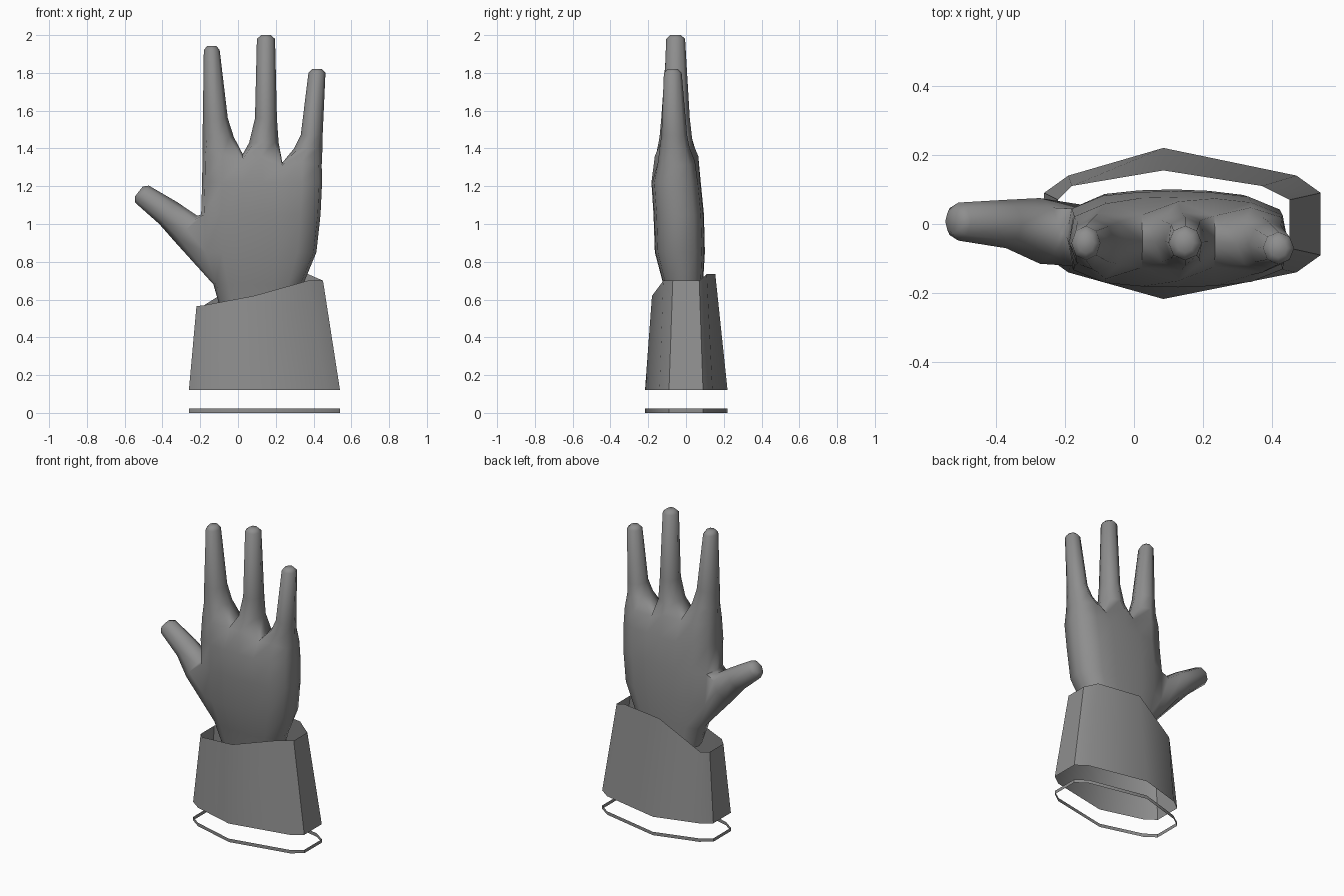
import bpy, bmesh, math
from mathutils import Vector

if "Cube" in bpy.data.objects:
    bpy.data.objects.remove(bpy.data.objects["Cube"])

grey = bpy.data.materials.new("grey")
grey.diffuse_color = (0.27, 0.27, 0.27, 1)
grey.use_nodes = True
grey.node_tree.nodes["Principled BSDF"].inputs["Base Color"].default_value = grey.diffuse_color


def finish(bm, name, angle):
    bmesh.ops.recalc_face_normals(bm, faces=bm.faces)
    me = bpy.data.meshes.new(name)
    bm.to_mesh(me)
    bm.free()
    me.materials.append(grey)
    ob = bpy.data.objects.new(name, me)
    bpy.context.collection.objects.link(ob)
    bpy.ops.object.select_all(action='DESELECT')
    ob.select_set(True)
    bpy.context.view_layer.objects.active = ob
    bpy.ops.object.shade_smooth_by_angle(angle=math.radians(angle))
    return ob


def bridge(bm, a, b):
    n = len(a)
    return [bm.faces.new((a[i], a[(i + 1) % n], b[(i + 1) % n], b[i])) for i in range(n)]


def tube(name, low, high):
    bm = bmesh.new()
    bridge(bm, [bm.verts.new(p) for p in low], [bm.verts.new(p) for p in high])
    finish(bm, name, 35)


# Cuff outline, shared by the sleeve and the loose trim ring
outline = [(-.26, -.09), (-.19, -.14), (.085, -.217), (.47, -.14), (.54, -.09),
           (.54, .09), (.47, .14), (.085, .22), (-.19, .14), (-.26, .09)]
cuff_top = [(-.22, -.07, .565), (-.18, -.11, .57), (.085, -.18, .62), (.37, -.12, .70), (.45, -.07, .70),
            (.45, .07, .70), (.37, .11, .735), (.085, .155, .735), (-.18, .11, .57), (-.22, .07, .565)]
tube("cuff", [(x, y, .12) for x, y in outline], cuff_top)
tube("trim_ring", [(x, y, 0) for x, y in outline], [(x, y, .022) for x, y in outline])

# Palm: 16-sided rings (7 front, right middle, 7 back, left middle)
bm = bmesh.new()
DEPTH = [.62, .9, .98, 1, .97, .88, .6]


def palm_ring(z, x0, x1, yf, yb, depth=DEPTH, dz=(0,) * 7):
    ym, h = (yf + yb) / 2, (yb - yf) / 2
    xs = [x0 + (x1 - x0) * t / 6 for t in range(7)]
    xs[0] += .015
    xs[6] -= .015
    pts = [(xs[t], ym - h * depth[t], z + dz[t]) for t in range(7)]
    pts.append((x1, ym, z + dz[6]))
    pts += [(xs[t], ym + h * depth[t], z + dz[t]) for t in reversed(range(7))]
    pts.append((x0, ym, z + dz[0]))
    return [bm.verts.new(p) for p in pts]


rings = [palm_ring(.54, -.09, .31, -.09, .08),
         palm_ring(.68, -.13, .345, -.12, .09),
         palm_ring(.85, -.185, .415, -.165, .10),
         palm_ring(1.05, -.195, .437, -.172, .095),
         palm_ring(1.22, -.19, .445, -.183, .078),
         palm_ring(1.34, -.188, .443, -.165, .065, [.62, .95, .66, 1, .64, .85, .6],
                   (.02, .02, 0, .02, -.03, -.01, -.03))]
thumb_faces = []
for k in range(5):
    faces = bridge(bm, rings[k], rings[k + 1])
    if k in (1, 2):
        thumb_faces += faces[14:16]
bmesh.ops.delete(bm, geom=thumb_faces, context='FACES_ONLY')


def limb(base, sections):
    """Loft 8-sided sections (centre, side vector, depth) from a base loop and cap the end."""
    prev = base
    for centre, axis_a, axis_b, start in sections:
        ring = []
        for k in range(8):
            a = start + k * math.pi / 4
            ring.append(bm.verts.new(Vector(centre) + axis_a * math.cos(a) + axis_b * math.sin(a)))
        bridge(bm, prev, ring)
        prev = ring
    bm.faces.new(prev)


# Fingers grow from the top palm ring and share the web points
top = rings[5]
mids = [top[15], bm.verts.new((.025, -.05, 1.37)), bm.verts.new((.235, -.055, 1.325)), top[7]]
fingers = [  # x, y, z, half width, half depth
    [(-.105, -.055, 1.46, .083, .085), (-.12, -.058, 1.56, .066, .073),
     (-.139, -.055, 1.92, .042, .05), (-.139, -.055, 1.942, .025, .03)],
    [(.137, -.05, 1.43, .078, .085), (.148, -.05, 1.56, .058, .07),
     (.148, -.055, 1.98, .048, .05), (.148, -.055, 2.0, .025, .028)],
    [(.372, -.06, 1.40, .075, .08), (.39, -.062, 1.47, .058, .068),
     (.418, -.07, 1.80, .045, .047), (.418, -.07, 1.82, .025, .027)]]
for i, rows in enumerate(fingers):
    a = 2 * i
    base = [top[a], top[a + 1], top[a + 2], mids[i + 1],
            top[14 - a - 2], top[14 - a - 1], top[14 - a], mids[i]]
    limb(base, [((x, y, z), Vector((w, 0, 0)), Vector((0, d, 0)), math.radians(225))
                for x, y, z, w, d in rows])

# Thumb grows from the opening in the side of the palm
lo, mi, hi = rings[1], rings[2], rings[3]
base = [lo[15], lo[14], mi[14], hi[14], hi[15], hi[0], mi[0], lo[0]]
up = Vector((.62, 0, .78))
rows = [(-.272, -.02, .972, .092, .095), (-.37, 0, 1.058, .075, .07),
        (-.508, .007, 1.158, .058, .055), (-.525, .007, 1.172, .034, .034)]
limb(base, [((x, y, z), -up * w, Vector((0, d, 0)), 0) for x, y, z, w, d in rows])
finish(bm, "hand", 60)
